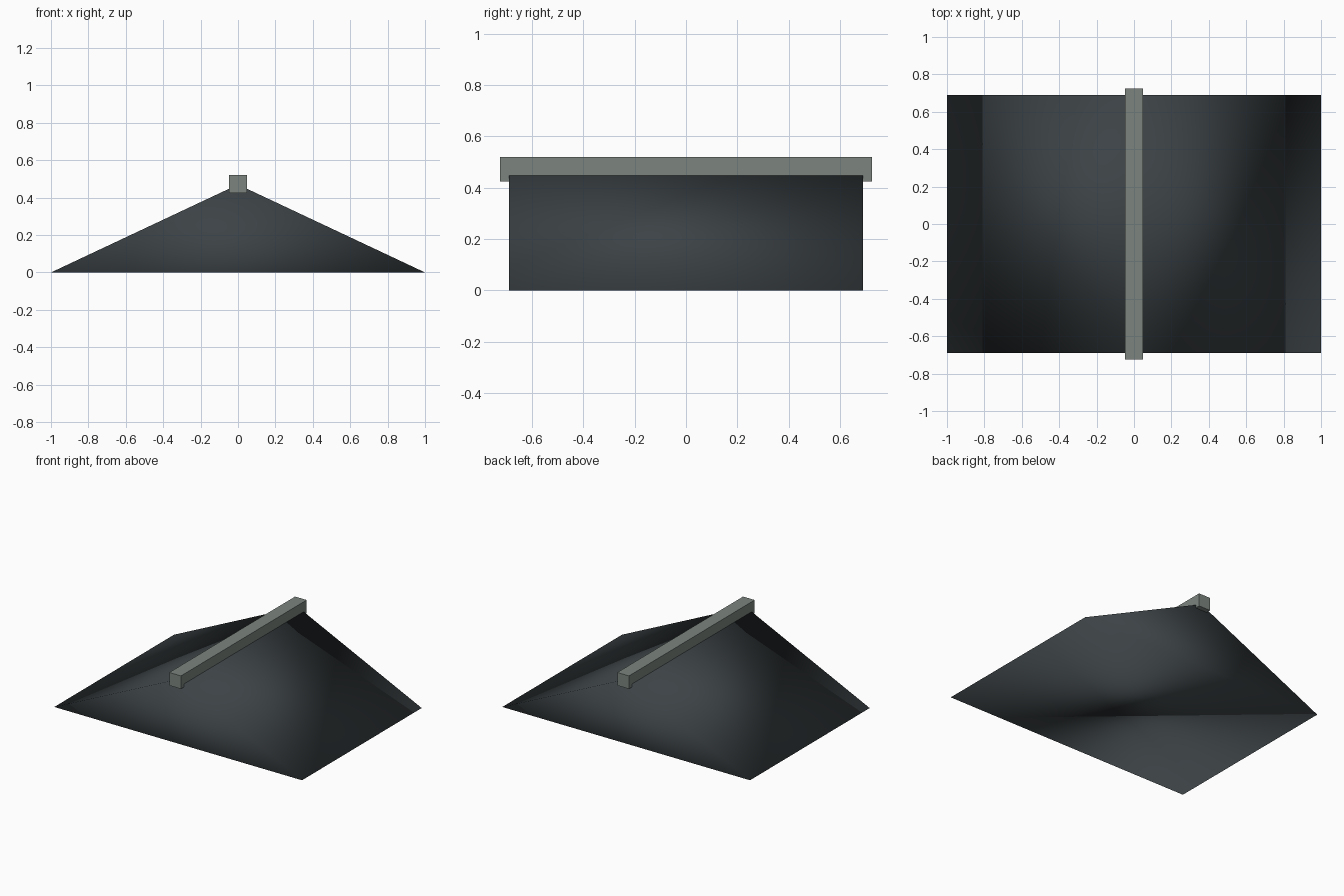
import bpy, bmesh

if "Cube" in bpy.data.objects:
    bpy.data.objects.remove(bpy.data.objects["Cube"])


def material(name, color):
    mat = bpy.data.materials.new(name)
    mat.diffuse_color = (*color, 1)
    mat.use_nodes = True
    mat.node_tree.nodes["Principled BSDF"].inputs["Base Color"].default_value = mat.diffuse_color
    return mat


def mesh_object(name, bm, mat):
    bmesh.ops.recalc_face_normals(bm, faces=bm.faces)
    mesh = bpy.data.meshes.new(name)
    bm.to_mesh(mesh)
    bm.free()
    mesh.materials.append(mat)
    obj = bpy.data.objects.new(name, mesh)
    bpy.context.collection.objects.link(obj)
    return obj


slate = material("dark_slate", (0.045, 0.055, 0.06))
cap = material("ridge_grey", (0.2, 0.235, 0.215))

# Gable roof: triangular profile extruded along y, softly shaded
bm = bmesh.new()
profile = [(-1, 0), (1, 0), (0, 0.47)]
gable = bm.faces.new([bm.verts.new((x, -0.69, z)) for x, z in profile])
ext = bmesh.ops.extrude_face_region(bm, geom=[gable], use_keep_orig=True)
back = [g for g in ext["geom"] if isinstance(g, bmesh.types.BMVert)]
bmesh.ops.translate(bm, verts=back, vec=(0, 1.38, 0))
roof = mesh_object("gable_roof", bm, slate)
roof.data.shade_smooth()

# Ridge beam overhanging both gables
bm = bmesh.new()
bmesh.ops.create_cube(bm, size=1)
bmesh.ops.scale(bm, verts=bm.verts, vec=(0.094, 1.45, 0.095))
bmesh.ops.translate(bm, verts=bm.verts, vec=(0, 0, 0.4725))
mesh_object("ridge_beam", bm, cap)
